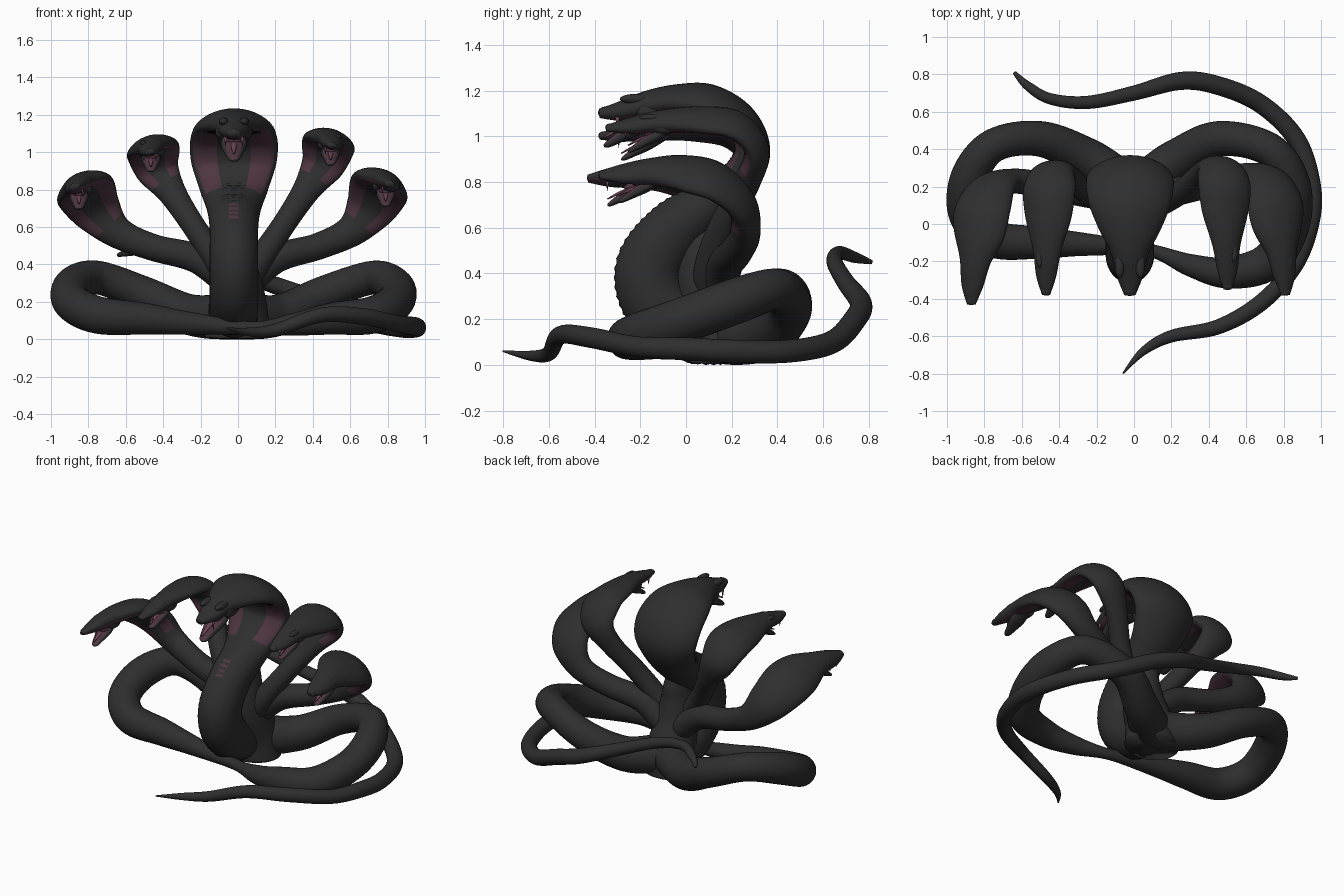
import bpy, bmesh, math
from mathutils import Vector, Matrix

if "Cube" in bpy.data.objects:
    bpy.data.objects.remove(bpy.data.objects["Cube"])


def material(name, color):
    m = bpy.data.materials.new(name)
    m.use_nodes = True
    m.diffuse_color = (*color, 1)
    m.node_tree.nodes["Principled BSDF"].inputs["Base Color"].default_value = (*color, 1)
    return m


MATS = [material("charcoal_scales", (.028, .028, .028)),
        material("hood_plum", (.075, .035, .052)),
        material("mouth_pink", (.15, .06, .09))]
SCALES, PLUM, PINK = range(3)
UP = Vector((0, 0, 1))


def finish(name, bm):
    bmesh.ops.recalc_face_normals(bm, faces=bm.faces)
    mesh = bpy.data.meshes.new(name)
    bm.to_mesh(mesh)
    bm.free()
    for m in MATS:
        mesh.materials.append(m)
    for p in mesh.polygons:
        p.use_smooth = True
    obj = bpy.data.objects.new(name, mesh)
    bpy.context.collection.objects.link(obj)


def spline(points, steps, closed):
    """Catmull-Rom through points of any dimension."""
    n = len(points)
    pick = (lambda i: points[i % n]) if closed else (lambda i: points[min(max(i, 0), n - 1)])
    out = []
    for i in range(n if closed else n - 1):
        a, b, c, d = (pick(i + k) for k in (-1, 0, 1, 2))
        for s in range(steps):
            t = s / steps
            out.append([q + t / 2 * (r - p + t * (2 * p - 5 * q + 4 * r - u + t * (3 * (q - r) + u - p)))
                        for p, q, r, u in zip(a, b, c, d)])
    if not closed:
        out.append(list(points[-1]))
    return out


def tube(name, points, side=None, closed=False, rule=None, ribs=False, steps=8, segs=32):
    """Sweep an ellipse along (x, y, z, half width, half thickness); wide parts curl into a hood."""
    rows = spline(points, steps, closed)
    n = len(rows)
    centres = [Vector(r[:3]) for r in rows]
    bm = bmesh.new()
    rings = []
    for i, row in enumerate(rows):
        if closed:
            tangent = centres[(i + 1) % n] - centres[i - 1]
        else:
            tangent = centres[min(i + 1, n - 1)] - centres[max(i - 1, 0)]
        tangent.normalize()
        s = Vector(side) if side else tangent.cross(UP)
        s = (s - tangent * s.dot(tangent)).normalized()
        dorsal = tangent.cross(s)
        w, t = max(row[3], .002), max(row[-1], .002)
        curl = .3 * max(0, w - 1.4 * t)
        ring = []
        for k in range(segs):
            a = math.tau * k / segs
            u, v = math.cos(a), math.sin(a)
            rib = 1 - .04 * (i % 2) if ribs and v < -.5 else 1
            ring.append(bm.verts.new(centres[i] + s * w * u + dorsal * (t * v * rib - curl * (u * u - .4))))
        rings.append(ring)
    for i in range(n if closed else n - 1):
        for k in range(segs):
            j, m = (i + 1) % n, (k + 1) % segs
            f = bm.faces.new((rings[i][k], rings[i][m], rings[j][m], rings[j][k]))
            if rule:
                a = math.tau * (k + .5) / segs
                f.material_index = rule(i, n, math.cos(a), math.sin(a), rows[i])
    if not closed:
        bm.faces.new(rings[0])
        bm.faces.new(rings[-1])
    finish(name, bm)


def blob(name, centre, size, index=SCALES, cone=False):
    bm = bmesh.new()
    if cone:
        bmesh.ops.create_cone(bm, segments=10, radius1=0, radius2=1, depth=2, cap_ends=True)
    else:
        bmesh.ops.create_uvsphere(bm, u_segments=16, v_segments=10, radius=1)
    bmesh.ops.transform(bm, matrix=Matrix.Translation(centre) @ Matrix.Diagonal((*size, 1)), verts=bm.verts)
    for f in bm.faces:
        f.material_index = index
    finish(name, bm)


# Painted hood flanks, palate and belly flecks on the underside of each neck
def hood_paint(i, n, u, v, row):
    f, w, t = i / n, row[3], row[4]
    if v > -.1:
        return SCALES
    if f > .87:
        return PLUM if abs(u) < .8 else SCALES
    if f > .3 and w > 1.55 * t and .4 < abs(u) < .92:
        return PLUM
    if t > .1 and .285 < f < .33 and i % 2 and abs(u) < .2:
        return PLUM
    return SCALES


def jaw_paint(i, n, u, v, row):
    return PLUM if v > .2 and abs(u) < .85 else SCALES


def serpent(label, points, side, size, ribs=False):
    # The middle neck has finer rings for its belly ribs
    tube(label + "_neck_and_hood", points, side, rule=hood_paint, ribs=ribs, steps=14 if ribs else 8)
    back, snout, tip = (Vector(p[:3]) for p in points[-3:])
    hinge = back - UP * .06 * size

    def along(forward, drop, w, t):
        p = hinge + Vector((0, -forward * size, -drop * size))
        return (*p, w * size, t * size)

    # Open lower jaw, gullet and tongue
    tube(label + "_lower_jaw", [along(-.06, -.02, .06, .03), along(.04, .035, .07, .035),
                                along(.12, .08, .05, .025), along(.18, .115, .03, .015),
                                along(.2, .122, .008, .005)],
         (1, 0, 0), rule=jaw_paint)
    blob(label + "_gullet", hinge + Vector((0, -.04, -.01)) * size, Vector((.05, .06, .045)) * size, PLUM)
    tube(label + "_tongue", [along(.02, .01, .018, .01), along(.12, .045, .016, .009),
                             along(.2, .085, .006, .004)], (1, 0, 0), rule=lambda *_: PINK, segs=12)
    blob(label + "_nose", tip + Vector((0, .025, .004)) * size, Vector((.038, .03, .026)) * size)
    # Fangs, brow ridges and cheeks
    for sign in (-1, 1):
        part = label + ("_left" if sign > 0 else "_right")
        blob(part + "_fang", snout + Vector((sign * .045, -.02, -.055)) * size,
             Vector((.01, .01, .03)) * size, PINK, cone=True)
        blob(part + "_brow", back + Vector((sign * .055, -.06, .024)) * size, Vector((.026, .07, .022)) * size)
        blob(part + "_cheek", back + Vector((sign * .07, .02, -.03)) * size, Vector((.03, .08, .045)) * size)


# Thick body: two coils that meet at the middle
coil = [(0, .2, .125, .125), (-.25, .35, .13, .11), (-.5, .455, .24, .095), (-.75, .42, .33, .09),
        (-.88, .25, .29, .1), (-.89, .05, .2, .1), (-.75, -.08, .13, .1), (-.5, -.1, .11, .085),
        (-.25, -.11, .085, .06), (.08, -.14, .06, .035), (.3, -.22, .08, .06), (.5, -.26, .11, .085),
        (.72, -.2, .13, .1), (.84, 0, .2, .1), (.84, .22, .28, .1), (.72, .4, .33, .09),
        (.45, .455, .24, .095), (.22, .34, .13, .11)]
tube("body_coils", coil, closed=True)

# Slim tail sweeping round the left side, tapered at both ends
tail = [(-.06, -.8, .06, .004), (.05, -.68, .04, .022), (.2, -.6, .05, .033), (.45, -.55, .13, .04),
        (.68, -.42, .12, .045), (.86, -.22, .08, .045), (.94, 0, .07, .05), (.95, .2, .06, .05),
        (.87, .45, .06, .05), (.68, .64, .1, .05), (.45, .74, .2, .05), (.25, .765, .27, .048),
        (0, .7, .36, .04), (-.25, .65, .45, .035), (-.45, .67, .49, .03), (-.57, .74, .47, .024),
        (-.64, .81, .45, .01)]
tube("tails", tail)

# Trunk where the necks join
tube("trunk", [(0, .17, .01, .18, .15), (0, .16, .15, .16, .15), (0, .1, .32, .13, .14),
               (0, .085, .48, .1, .12), (0, .11, .6, .07, .09), (0, .14, .68, .03, .04)], (1, 0, 0))

# Large middle serpent
profile = [(.2, .12, .13, .12), (.02, .15, .13, .14), (-.13, .27, .13, .15), (-.16, .43, .13, .15),
           (-.05, .59, .13, .135), (.1, .7, .145, .11), (.21, .8, .185, .09), (.275, .93, .225, .08),
           (.225, 1.06, .235, .075), (.1, 1.14, .215, .075), (-.03, 1.155, .165, .065),
           (-.16, 1.14, .1, .06), (-.28, 1.11, .07, .045), (-.38, 1.1, .03, .02)]
serpent("middle", [(-.022, *p) for p in profile], (1, 0, 0), 1, ribs=True)

# Smaller serpents: right-side paths, mirrored and nudged for the left side
section = [(.07, .07), (.07, .07), (.065, .065), (.078, .06), (.122, .057), (.147, .055),
           (.132, .052), (.08, .048), (.056, .034), (.022, .014)]
inner = [(-.03, .1, .28), (-.12, .1, .43), (-.24, .16, .61), (-.35, .25, .78), (-.43, .28, .91),
         (-.455, .19, 1.01), (-.46, .04, 1.035), (-.465, -.14, 1.03), (-.47, -.28, 1.01), (-.47, -.38, 1)]
outer = [(-.05, .15, .3), (-.22, .16, .43), (-.45, .2, .49), (-.64, .23, .57), (-.755, .2, .69),
         (-.815, .08, .79), (-.83, -.06, .825), (-.85, -.2, .83), (-.865, -.33, .82), (-.87, -.43, .815)]


def branch(label, path, tilt, width, nudge):
    for mirror in (1, -1):
        points = []
        for i, (p, (w, t)) in enumerate(zip(path, section)):
            q = Vector((p[0] * mirror, p[1], p[2]))
            if mirror < 0:
                q += Vector(nudge) * min(1, i / 5)
            points.append((*q, w * width, t * width))
        serpent(("right_" if mirror > 0 else "left_") + label, points, (1, 0, tilt * mirror), .72)


branch("inner", inner, .25, .97, (.03, .03, .035))
branch("outer", outer, .45, 1.1, (-.06, .05, .015))
